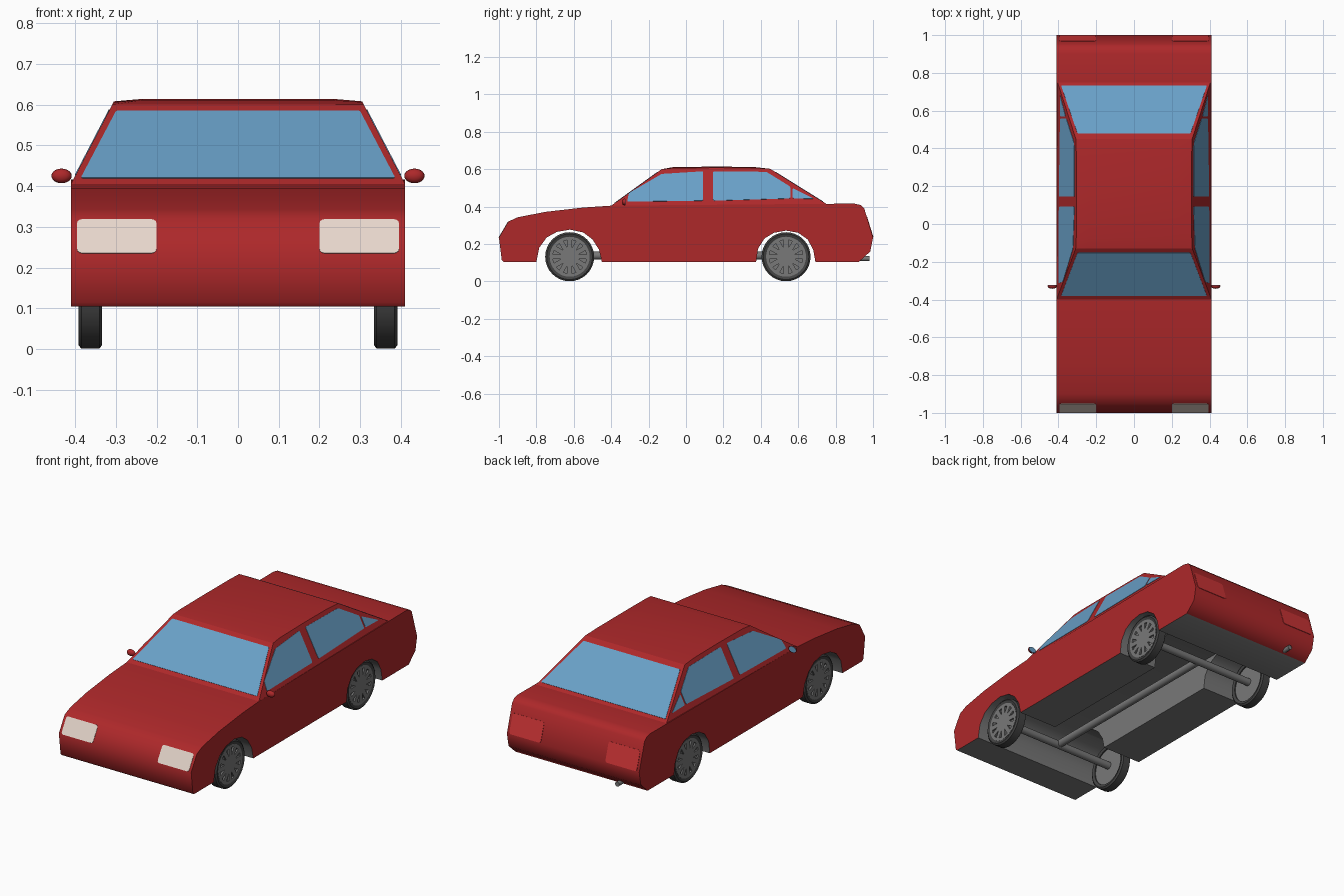
import bpy, bmesh, math
from mathutils import Vector, Matrix

if "Cube" in bpy.data.objects:
    bpy.data.objects.remove(bpy.data.objects["Cube"])


def mat(name, r, g, b):
    m = bpy.data.materials.new(name)
    m.diffuse_color = (r, g, b, 1)
    m.use_nodes = True
    m.node_tree.nodes["Principled BSDF"].inputs["Base Color"].default_value = m.diffuse_color
    return m


RED = mat("red paint", 0.42, 0.021, 0.023)
GLASS = mat("blue glass", 0.14, 0.35, 0.57)
LAMP = mat("warm white lamp", 0.79, 0.67, 0.60)
TAIL = mat("tail red", 0.60, 0.034, 0.036)
GREY = mat("metal grey", 0.19, 0.19, 0.19)
TYRE = mat("tyre black", 0.055, 0.055, 0.055)


def finish(bm, name, mats, angle=30):
    bmesh.ops.recalc_face_normals(bm, faces=bm.faces)
    me = bpy.data.meshes.new(name)
    bm.to_mesh(me)
    bm.free()
    ob = bpy.data.objects.new(name, me)
    bpy.context.collection.objects.link(ob)
    for m in mats:
        me.materials.append(m)
    bpy.ops.object.select_all(action='DESELECT')
    ob.select_set(True)
    bpy.context.view_layer.objects.active = ob
    bpy.ops.object.shade_smooth_by_angle(angle=math.radians(angle))
    return ob


def prism(name, x0, x1, pts, n_grey, cap0, cap1):
    """Extrude a (y, z) profile along x; its first n_grey edges are underside."""
    bm = bmesh.new()
    a = [bm.verts.new((x0, y, z)) for y, z in pts]
    b = [bm.verts.new((x1, y, z)) for y, z in pts]
    bm.faces.new(a).material_index = cap0
    bm.faces.new(b).material_index = cap1
    for i in range(len(pts)):
        j = (i + 1) % len(pts)
        bm.faces.new((a[i], a[j], b[j], b[i])).material_index = int(i < n_grey)
    return finish(bm, name, [RED, GREY], 45)


def lathe(name, profile, m, matrix, seg=32, spokes=0):
    """Turn (x, radius) points around the x axis, optionally adding wheel spokes."""
    bm = bmesh.new()
    rings = [[bm.verts.new((x, r * math.cos(2 * math.pi * k / seg),
                            r * math.sin(2 * math.pi * k / seg)))
              for k in range(seg)] for x, r in profile]
    for p, q in zip(rings, rings[1:]):
        for k in range(seg):
            bm.faces.new((p[k], p[k - 1], q[k - 1], q[k]))
    bmesh.ops.remove_doubles(bm, verts=bm.verts, dist=1e-5)
    for k in range(spokes):
        rot = Matrix.Rotation(2 * math.pi * k / spokes, 4, 'X')
        bmesh.ops.create_cube(bm, size=1, matrix=rot @ Matrix.Translation((0.019, 0, 0.068))
                              @ Matrix.Diagonal((0.012, 0.026, 0.05, 1)))
    bm.transform(matrix)
    return finish(bm, name, [m])


def plate(name, pts, m, outward, bevel=0.012):
    """Thin rounded-corner plate lying on a flat surface."""
    bm = bmesh.new()
    f = bm.faces.new([bm.verts.new(p) for p in pts])
    f.normal_update()
    n = f.normal.copy()
    if n.dot(Vector(outward)) < 0:
        n = -n
    bmesh.ops.bevel(bm, geom=bm.verts[:], offset=bevel, segments=3,
                    affect='VERTICES', profile=0.5)
    bmesh.ops.translate(bm, verts=bm.verts, vec=n * -0.002)
    ext = bmesh.ops.extrude_face_region(bm, geom=bm.faces[:], use_keep_orig=True)
    bmesh.ops.translate(bm, vec=n * 0.004,
                        verts=[v for v in ext['geom'] if isinstance(v, bmesh.types.BMVert)])
    return finish(bm, name, [m])


# Lower body: full-width shell, side panels with arches, floor either side of a tunnel
ARCH_F = [(-0.80, 0.105), (-0.785, 0.18), (-0.745, 0.235), (-0.69, 0.265), (-0.62, 0.277),
          (-0.55, 0.262), (-0.50, 0.225), (-0.465, 0.17), (-0.45, 0.105)]
ARCH_R = [(0.375, 0.105), (0.385, 0.175), (0.42, 0.23), (0.47, 0.26), (0.535, 0.272),
          (0.60, 0.26), (0.65, 0.225), (0.68, 0.17), (0.692, 0.105)]
UPPER = [(0.925, 0.105), (0.985, 0.16), (1.0, 0.235), (0.953, 0.39), (0.935, 0.408),
         (0.90, 0.416), (0.75, 0.415), (-0.40, 0.405), (-0.55, 0.395), (-0.75, 0.372),
         (-0.90, 0.343), (-0.95, 0.32), (-1.0, 0.235), (-0.985, 0.115)]
under_core = [(-0.975, 0.105)] + ARCH_F[:5] + ARCH_R[4:]
under_side = [(-0.975, 0.105)] + ARCH_F + ARCH_R
floor = ARCH_F[4:] + ARCH_R[:5]
prism("body_shell", -0.39, 0.39, under_core + UPPER, len(under_core), 1, 1)
prism("right_side_panel", 0.39, 0.41, under_side + UPPER, len(under_side), 1, 0)
prism("left_side_panel", -0.41, -0.39, under_side + UPPER, len(under_side), 0, 1)
prism("right_floor", 0.17, 0.39, floor, len(floor), 1, 1)
prism("left_floor", -0.39, -0.17, floor, len(floor), 1, 1)


# Cabin: rows across the car from windscreen base to rear window base
def half_width(z):
    return 0.41 - (z - 0.405) * 0.52


bm = bmesh.new()
rows = []
for y, z, crown in [(-0.40, 0.405, 0), (-0.13, 0.60, 0), (-0.07, 0.606, 0.005),
                    (0.15, 0.608, 0.006), (0.36, 0.607, 0.005), (0.45, 0.602, 0),
                    (0.75, 0.415, 0)]:
    w = half_width(z)
    rows.append([bm.verts.new(p) for p in ((-w, y, z), (-w + 0.07, y, z + crown),
                                           (w - 0.07, y, z + crown), (w, y, z))])
for p, q in zip(rows, rows[1:]):
    for k in range(3):
        bm.faces.new((p[k], p[k + 1], q[k + 1], q[k]))
bm.faces.new([r[0] for r in rows])
bm.faces.new([r[3] for r in rows])
finish(bm, "cabin", [RED], 20)


# Windscreen and rear window
def screen(name, y0, z0, y1, z1, za, zb, out):
    pts = []
    for z, w in ((za, 0.386), (zb, 0.299)):
        y = y0 + (y1 - y0) * (z - z0) / (z1 - z0)
        s = 1 if z == za else -1
        pts += [(-w * s, y, z), (w * s, y, z)]
    plate(name, pts, GLASS, out, 0.006)


screen("windscreen", -0.40, 0.405, -0.13, 0.60, 0.419, 0.584, (0, -1, 1))
screen("rear_window", 0.75, 0.415, 0.45, 0.602, 0.426, 0.584, (0, 1, 1))

# Side windows, lamps, mirrors and wheels on both sides
WINDOWS = {
    "front_side_window": [(-0.315, 0.426), (-0.305, 0.472), (-0.13, 0.574), (0.092, 0.588),
                          (0.092, 0.431)],
    "rear_side_window": [(0.145, 0.431), (0.145, 0.588), (0.43, 0.585), (0.558, 0.506),
                         (0.558, 0.443)],
    "quarter_window": [(0.57, 0.443), (0.57, 0.498), (0.685, 0.441)],
}
TURN = Matrix.Rotation(math.pi / 2, 4, 'Z')
for side, s in (("right", 1), ("left", -1)):
    for name, pts in WINDOWS.items():
        plate(f"{side}_{name}", [(s * half_width(z), y, z) for y, z in pts], GLASS, (s, 0, 0.5),
              0.008)
    plate(f"{side}_headlight", [(s * x, y, z) for x, y, z in (
        (0.2, -1.0, 0.235), (0.395, -1.0, 0.235), (0.395, -0.951, 0.318), (0.2, -0.951, 0.318))],
        LAMP, (0, -1, 0.5))
    plate(f"{side}_tail_light", [(s * x, y, z) for x, y, z in (
        (0.2, 1.0, 0.237), (0.395, 1.0, 0.237), (0.395, 0.967, 0.343), (0.2, 0.967, 0.343))],
        TAIL, (0, 1, 0.3))
    at = Matrix.Translation((s * 0.433, -0.325, 0.425)) @ Matrix.Diagonal((0.025, 1, 0.018, 1)) @ TURN
    lathe(f"{side}_mirror", [(0, 0), (0, 1), (-0.006, 0.97), (-0.012, 0.8), (-0.016, 0.5),
                             (-0.018, 0)], RED, at, 20)
    lathe(f"{side}_mirror_glass", [(-0.001, 0), (-0.001, 0.88), (0.002, 0.88), (0.002, 0)],
          GLASS, at, 20)
    for end, y in (("front", -0.622), ("rear", 0.535)):
        at = Matrix.Translation((s * 0.3625, y, 0.132)) @ Matrix.Diagonal((s, 1, 1, 1))
        lathe(f"{side}_{end}_tyre", [(-0.024, 0.106), (-0.029, 0.122), (-0.022, 0.131),
                                     (0.022, 0.131), (0.029, 0.122), (0.024, 0.106),
                                     (-0.024, 0.106)], TYRE, at)
        lathe(f"{side}_{end}_hub", [(-0.018, 0), (-0.018, 0.107), (0.025, 0.107), (0.025, 0.09),
                                    (0.016, 0.09), (0.016, 0.046), (0.025, 0.045), (0.025, 0)],
              GREY, at, spokes=12)


# Running gear underneath
def rod(name, a, b, r, matrix):
    lathe(name, [(a, 0), (a, r), (b, r), (b, 0)], GREY, matrix, 16)


rod("front_axle", -0.35, 0.35, 0.021, Matrix.Translation((0, -0.622, 0.135)))
rod("rear_axle", -0.35, 0.35, 0.021, Matrix.Translation((0, 0.535, 0.135)))
rod("drive_shaft", -0.622, 0.535, 0.021, Matrix.Translation((0, 0, 0.138)) @ TURN)
rod("exhaust_tip", 0.85, 0.98, 0.013, Matrix.Translation((-0.26, 0, 0.122)) @ TURN)
